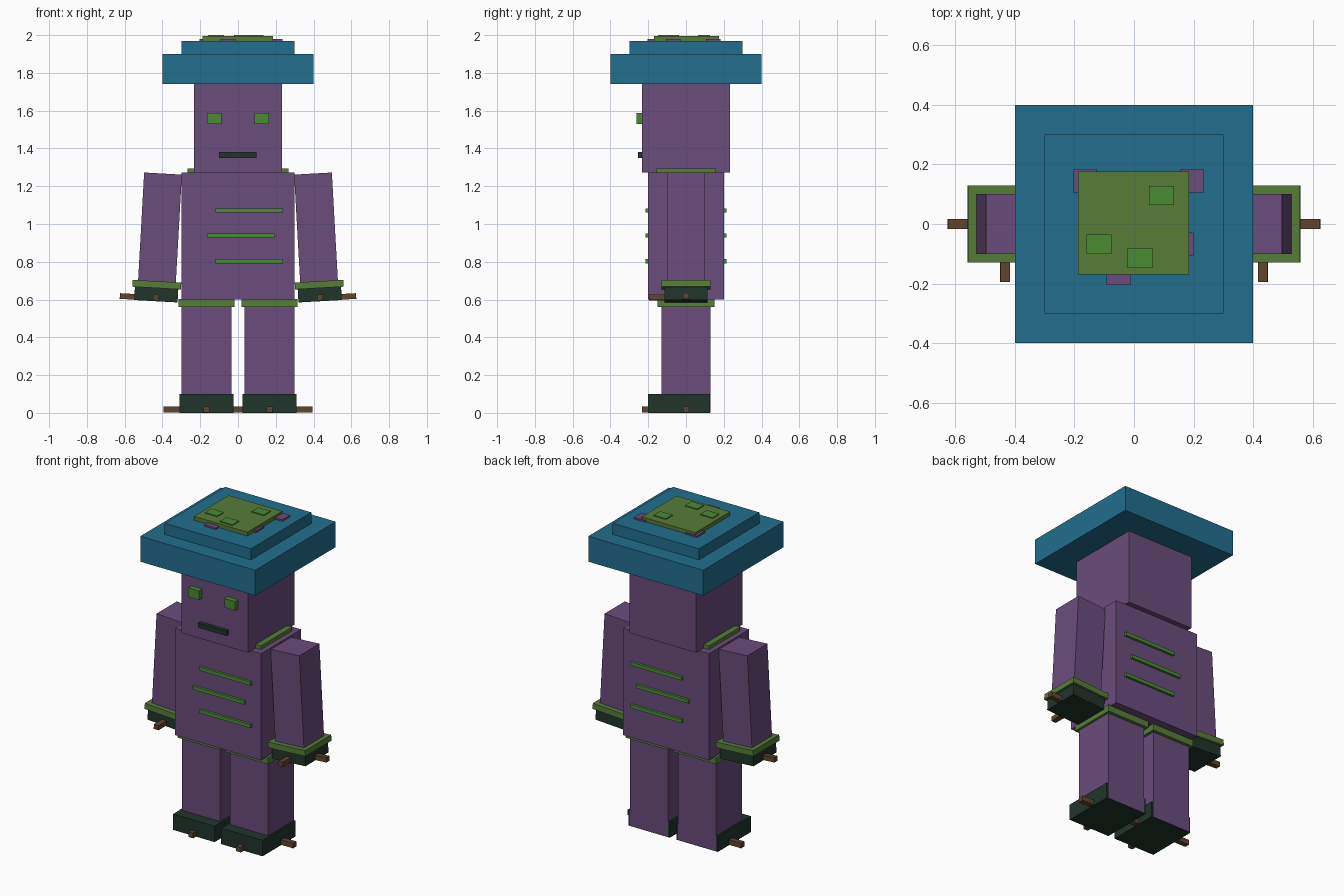
import bpy, bmesh, math
from mathutils import Matrix, Vector

if "Cube" in bpy.data.objects:
    bpy.data.objects.remove(bpy.data.objects["Cube"])


def material(name, rgb):
    # 8-bit display colour -> linear
    lin = [((c / 255 + 0.055) / 1.055) ** 2.4 for c in rgb]
    m = bpy.data.materials.new(name)
    m.diffuse_color = (*lin, 1)
    m.use_nodes = True
    m.node_tree.nodes["Principled BSDF"].inputs["Base Color"].default_value = m.diffuse_color
    return m


PURPLE = material("purple", (106, 76, 124))
BLUE = material("blue", (34, 110, 143))
OLIVE = material("olive", (87, 125, 57))
GREEN = material("bright_green", (74, 139, 52))
DARK = material("dark_green", (33, 53, 43))
BROWN = material("brown", (97, 69, 44))


def box(name, mat, x, y, z, matrix=Matrix()):
    """Box from (min, max) ranges, optionally moved by a matrix."""
    lo, hi = Vector((x[0], y[0], z[0])), Vector((x[1], y[1], z[1]))
    bm = bmesh.new()
    place = Matrix.Translation((lo + hi) / 2) @ Matrix.Diagonal((*(hi - lo), 1))
    bmesh.ops.create_cube(bm, size=1, matrix=matrix @ place)
    me = bpy.data.meshes.new(name)
    bm.to_mesh(me)
    bm.free()
    me.materials.append(mat)
    ob = bpy.data.objects.new(name, me)
    bpy.context.collection.objects.link(ob)
    return ob


def side(s, a, b):
    """Range mirrored to side s."""
    return tuple(sorted((s * a, s * b)))


# Body and head
box("torso", PURPLE, (-0.30, 0.30), (-0.20, 0.20), (0.60, 1.272))
box("collar", OLIVE, (-0.268, 0.268), (-0.155, 0.155), (1.268, 1.295))
box("head", PURPLE, (-0.232, 0.232), (-0.232, 0.232), (1.272, 1.74))
box("mouth", DARK, (-0.10, 0.097), (-0.255, -0.225), (1.35, 1.38))

# Ribs run through the torso and show front and back
for i, (x0, z0) in enumerate([(-0.12, 1.06), (-0.165, 0.928), (-0.12, 0.792)]):
    box(f"rib_{i}", GREEN, (x0, x0 + 0.358), (-0.215, 0.215), (z0, z0 + 0.022))

# Hat
box("hat_brim", BLUE, (-0.40, 0.40), (-0.40, 0.40), (1.74, 1.90))
box("hat_crown", BLUE, (-0.30, 0.30), (-0.30, 0.30), (1.90, 1.97))
box("hat_patch", OLIVE, (-0.188, 0.185), (-0.17, 0.176), (1.965, 1.994))
for i, (x, y) in enumerate([(0.05, 0.064), (-0.16, -0.10), (-0.021, -0.147)]):
    box(f"patch_spot_{i}", GREEN, (x, x + 0.085), (y, y + 0.064), (1.985, 2.0))
for i, (x, y) in enumerate([(-0.205, 0.105), (0.155, 0.105), (0.12, -0.107), (-0.092, -0.204)]):
    box(f"hat_tab_{i}", PURPLE, (x, x + 0.08), (y, y + 0.078), (1.965, 1.98))

for s, tag in ((-1, "left"), (1, "right")):
    box(f"{tag}_eye", GREEN, side(s, 0.088, 0.163), (-0.262, -0.22), (1.53, 1.587))

    # Leg, hip band, shoe and claws
    box(f"{tag}_leg", PURPLE, side(s, 0.035, 0.30), (-0.13, 0.13), (0.002, 0.58))
    box(f"{tag}_hip_band", OLIVE, side(s, 0.018, 0.315), (-0.15, 0.15), (0.56, 0.603))
    box(f"{tag}_shoe", DARK, side(s, 0.023, 0.311), (-0.20, 0.128), (0.0, 0.10))
    box(f"{tag}_side_claw", BROWN, side(s, 0.29, 0.395), (-0.016, 0.016), (0.002, 0.034))
    box(f"{tag}_inner_claw", BROWN, side(s, 0.0, 0.04), (-0.016, 0.016), (0.002, 0.034))
    box(f"{tag}_front_claw", BROWN, side(s, 0.15, 0.182), (-0.232, -0.19), (0.002, 0.034))

    # Arm hangs from the shoulder, tilted outward
    tilt = Matrix.Translation((s * 0.397, 0, 1.267)) @ Matrix.Rotation(-s * math.radians(3.2), 4, 'Y')
    box(f"{tag}_arm", PURPLE, (-0.10, 0.10), (-0.10, 0.10), (-0.60, 0.0), tilt)
    box(f"{tag}_cuff", OLIVE, (-0.129, 0.129), (-0.13, 0.13), (-0.607, -0.571), tilt)
    box(f"{tag}_hand", DARK, (-0.115, 0.115), (-0.115, 0.115), (-0.677, -0.605), tilt)
    box(f"{tag}_side_finger", BROWN, side(s, 0.10, 0.192), (-0.016, 0.016), (-0.675, -0.645), tilt)
    box(f"{tag}_front_finger", BROWN, (-0.016, 0.016), (-0.195, -0.10), (-0.672, -0.642), tilt)
